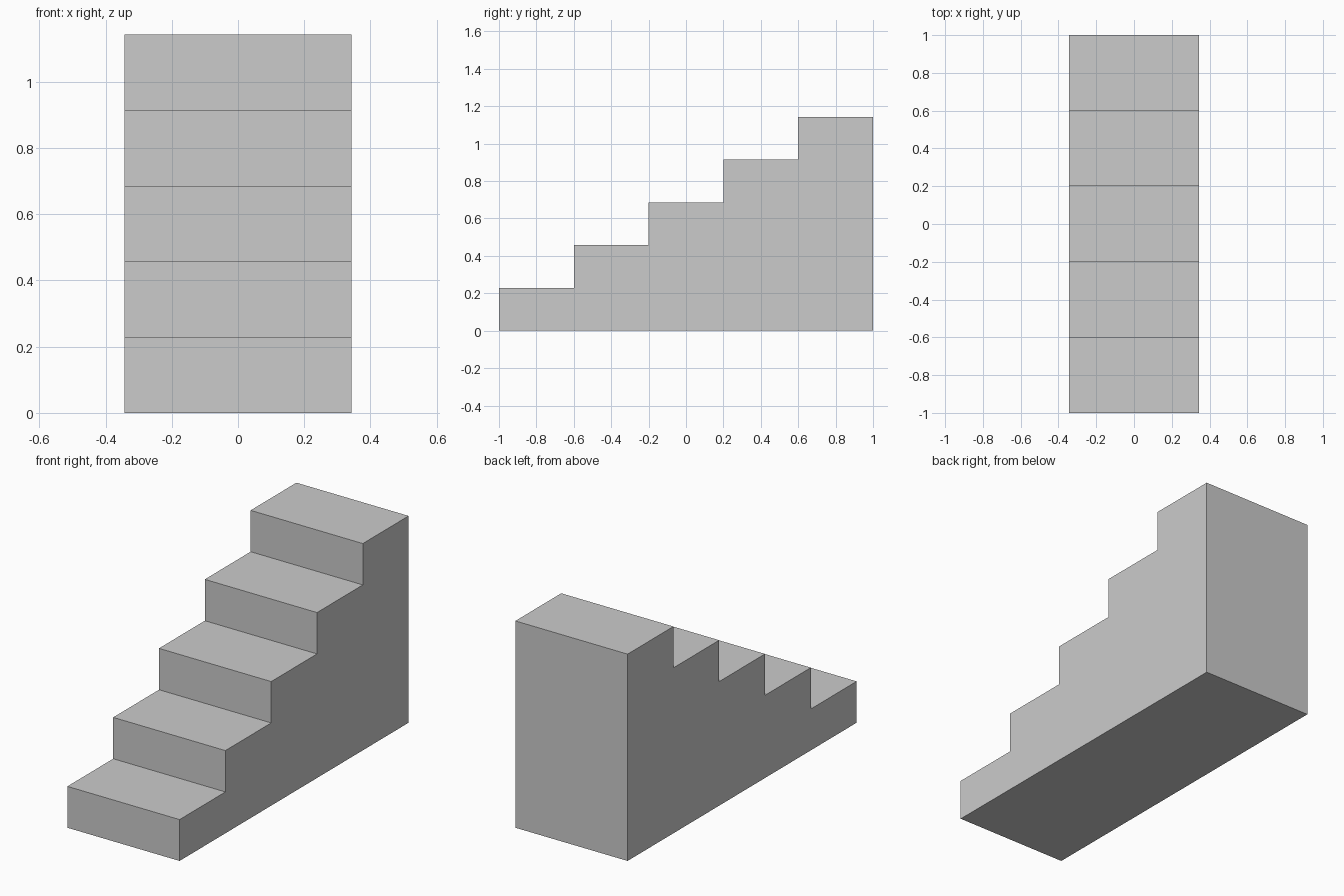
import bpy
import bmesh
from mathutils import Vector

if "Cube" in bpy.data.objects:
    bpy.data.objects.remove(bpy.data.objects["Cube"])

STEPS = 5
WIDTH = 0.686
LENGTH = 2.0
HEIGHT = 1.143
tread = LENGTH / STEPS
riser = HEIGHT / STEPS

# Stepped side profile in (y, z), climbing towards the back
profile = [(-LENGTH / 2, 0.0)]
for i in range(STEPS):
    y = -LENGTH / 2 + i * tread
    z = (i + 1) * riser
    profile += [(y, z), (y + tread, z)]
profile.append((LENGTH / 2, 0.0))

# Solid staircase: extrude the profile across the width
bm = bmesh.new()
side = bm.faces.new([bm.verts.new((-WIDTH / 2, y, z)) for y, z in profile])
extruded = bmesh.ops.extrude_face_region(bm, geom=[side], use_keep_orig=True)
moved = [g for g in extruded["geom"] if isinstance(g, bmesh.types.BMVert)]
bmesh.ops.translate(bm, verts=moved, vec=Vector((WIDTH, 0, 0)))
bmesh.ops.recalc_face_normals(bm, faces=bm.faces[:])

mesh = bpy.data.meshes.new("staircase")
bm.to_mesh(mesh)
bm.free()
staircase = bpy.data.objects.new("staircase", mesh)
bpy.context.collection.objects.link(staircase)
